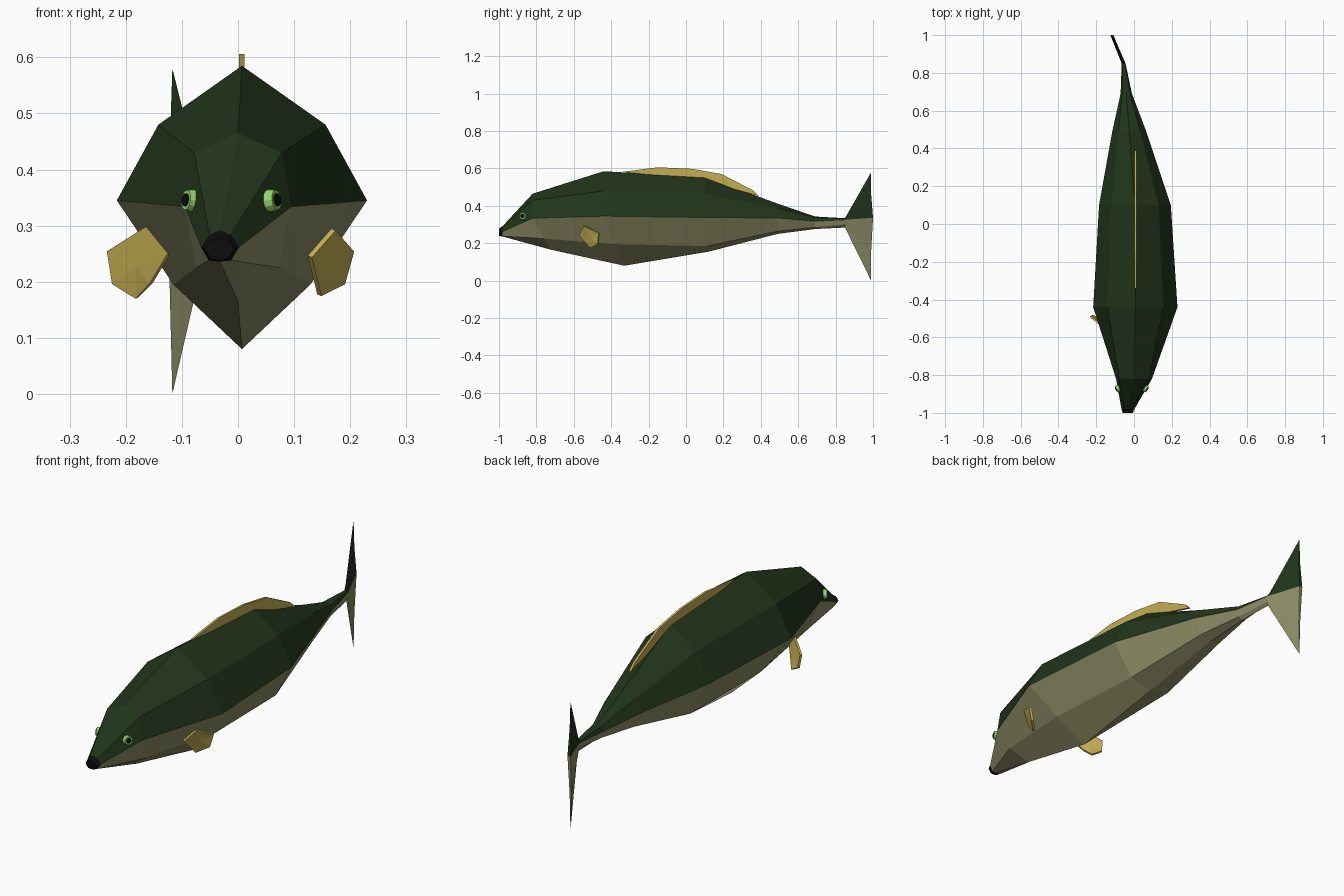
import bpy, bmesh
from mathutils import Vector

if "Cube" in bpy.data.objects:
    bpy.data.objects.remove(bpy.data.objects["Cube"])


def material(name, rgb):
    m = bpy.data.materials.new(name)
    m.diffuse_color = (*rgb, 1)
    m.use_nodes = True
    m.node_tree.nodes["Principled BSDF"].inputs["Base Color"].default_value = m.diffuse_color
    return m


GREEN = material("dark_green", (0.016, 0.036, 0.011))
OLIVE = material("olive_belly", (0.27, 0.27, 0.135))
GOLD = material("gold_fin", (0.55, 0.42, 0.085))
LIME = material("lime_eye", (0.30, 0.68, 0.16))
BLACK = material("black", (0.004, 0.004, 0.004))


def add_object(name, bm, mats):
    bmesh.ops.recalc_face_normals(bm, faces=bm.faces)
    me = bpy.data.meshes.new(name)
    bm.to_mesh(me)
    bm.free()
    for m in mats:
        me.materials.append(m)
    ob = bpy.data.objects.new(name, me)
    bpy.context.collection.objects.link(ob)
    return ob


# Body stations: y, centre x, top z, (upper half width, z),
# (middle half width, z), (lower half width, z), bottom z, bottom y shift
STATIONS = [
    (-1.00, -0.033, 0.278, (0.016, 0.273), (0.027, 0.258), (0.014, 0.240), 0.239, 0.0),
    (-0.98, -0.032, 0.292, (0.019, 0.284), (0.034, 0.262), (0.020, 0.238), 0.236, 0.0),
    (-0.82, 0.000, 0.465, (0.078, 0.430), (0.095, 0.334), (0.075, 0.225), 0.165, 0.10),
    (-0.44, 0.007, 0.585, (0.149, 0.480), (0.223, 0.345), (0.122, 0.195), 0.080, 0.11),
    (0.10, 0.005, 0.555, (0.125, 0.465), (0.190, 0.338), (0.105, 0.185), 0.155, 0.02),
    (0.49, -0.025, 0.412, (0.058, 0.388), (0.090, 0.335), (0.055, 0.264), 0.250, 0.0),
    (0.69, -0.041, 0.343, (0.021, 0.338), (0.030, 0.318), (0.020, 0.286), 0.276, 0.0),
    (0.85, -0.055, 0.334, (0.007, 0.331), (0.010, 0.326), (0.007, 0.300), 0.284, 0.0),
    (0.99, -0.117, 0.580, (0.004, 0.460), (0.008, 0.336), (0.004, 0.160), 0.000, 0.0),
]


def build_body():
    bm = bmesh.new()
    rings = []
    for y, cx, top, up, mid, low, bot, shift in STATIONS:
        right = [(cx + w, y + s, z) for (w, z), s in
                 ((up, 0), (mid, 0), (low, shift * 0.6))]
        left = [(2 * cx - x, v, z) for x, v, z in reversed(right)]
        pts = [(cx, y, top)] + right + [(cx, y + shift, bot)] + left
        rings.append([bm.verts.new(p) for p in pts])
    for i, (a, b) in enumerate(zip(rings, rings[1:])):
        for k in range(8):
            n = (k + 1) % 8
            f = bm.faces.new((a[k], a[n], b[n], b[k]))
            f.material_index = 2 if i == 0 else (0 if k in (0, 1, 6, 7) else 1)
    # black mouth cap
    bm.faces.new(rings[0]).material_index = 2
    # trailing edge of tail, pulled out slightly in the middle
    r = rings[-1]
    for v in (r[2], r[6]):
        v.co.y = 1.0
    for q, mi in (((0, 1, 7), 0), ((1, 2, 6, 7), 0), ((2, 3, 5, 6), 1), ((3, 4, 5), 1)):
        bm.faces.new([r[j] for j in q]).material_index = mi
    add_object("body_and_tail", bm, [GREEN, OLIVE, BLACK])


def fin(name, points, thickness):
    # Flat outline fanned around its centre and given thickness
    bm = bmesh.new()
    vs = [bm.verts.new(p) for p in points]
    c = bm.verts.new(sum((Vector(p) for p in points), Vector()) / len(points))
    for a, b in zip(vs, vs[1:] + vs[:1]):
        bm.faces.new((a, b, c))
    ob = add_object(name, bm, [GOLD])
    s = ob.modifiers.new("thickness", "SOLIDIFY")
    s.thickness = thickness
    s.offset = 0


def disc(name, centre, normal, radius, depth, mat):
    bm = bmesh.new()
    bmesh.ops.create_cone(bm, cap_ends=True, segments=12, radius1=radius,
                          radius2=radius * 0.85, depth=depth)
    ob = add_object(name, bm, [mat])
    ob.rotation_euler = normal.to_track_quat("Z", "Y").to_euler()
    ob.location = centre


build_body()

# Dorsal fin along the back ridge
fin("dorsal_fin", [(0.007, y, z) for y, z in
                   ((-0.34, 0.582), (-0.15, 0.606), (0.03, 0.598), (0.19, 0.570),
                    (0.36, 0.482), (0.39, 0.452), (0.10, 0.535))], 0.010)

# Pectoral fins
fin("right_pectoral_fin", [(0.170, -0.545, 0.293), (0.203, -0.465, 0.255),
                           (0.187, -0.470, 0.197), (0.145, -0.510, 0.176),
                           (0.128, -0.570, 0.245)], 0.010)
fin("left_pectoral_fin", [(-0.160, -0.545, 0.300), (-0.122, -0.565, 0.252),
                          (-0.155, -0.530, 0.197), (-0.180, -0.500, 0.171),
                          (-0.222, -0.485, 0.197), (-0.231, -0.490, 0.255)], 0.010)

# Eyes: lime iris with a black pupil on each side of the head
for side, sx, x in (("right", 1, 0.062), ("left", -1, -0.086)):
    n = Vector((sx * 0.87, -0.47, 0.12)).normalized()
    c = Vector((x, -0.872, 0.345))
    disc(side + "_eye_iris", c, n, 0.021, 0.016, LIME)
    disc(side + "_eye_pupil", c + n * 0.006, n, 0.013, 0.010, BLACK)
